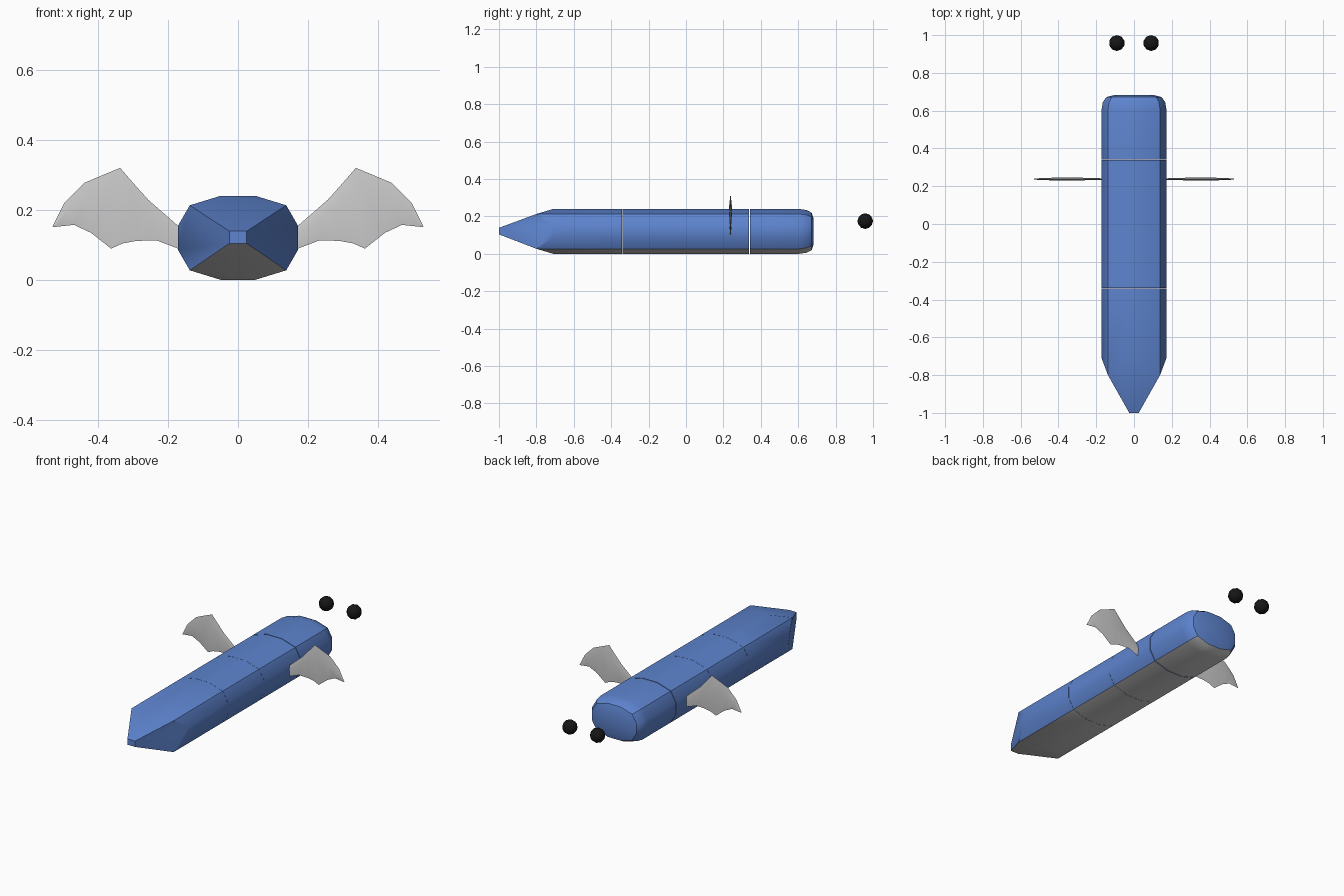
import bpy, math
import bmesh

if "Cube" in bpy.data.objects:
    bpy.data.objects.remove(bpy.data.objects["Cube"])


def material(name, color):
    m = bpy.data.materials.new(name)
    m.diffuse_color = color
    m.use_nodes = True
    m.node_tree.nodes["Principled BSDF"].inputs["Base Color"].default_value = m.diffuse_color
    return m


blue = material("blue", (0.11, 0.23, 0.62, 1))
black = material("black", (0.008, 0.008, 0.008, 1))

# Twelve-sided body section, starting top right and running clockwise
quarter = [(0.05, 0.12), (0.138, 0.093), (0.172, 0.034)]
right = quarter + [(x, -z) for x, z in reversed(quarter)]
SECTION = right + [(-x, -z) for x, z in right]
CENTRE_Z = 0.12
BELLY = {4, 5, 6}        # underside strips
CORNERS = {1, 4, 7, 10}  # ridges running into the nose


def make(name, verts, faces, mats=(), mat_ids=None):
    me = bpy.data.meshes.new(name)
    me.from_pydata(verts, [], faces)
    for m in mats:
        me.materials.append(m)
    if mat_ids:
        for p, i in zip(me.polygons, mat_ids):
            p.material_index = i
    bm = bmesh.new()
    bm.from_mesh(me)
    bmesh.ops.recalc_face_normals(bm, faces=bm.faces[:])
    bm.to_mesh(me)
    bm.free()
    me.shade_smooth()
    me.set_sharp_from_angle(angle=math.radians(35))
    ob = bpy.data.objects.new(name, me)
    bpy.context.collection.objects.link(ob)
    return ob


def segment(name, rings, nose=False):
    """Loft the body section through (y, x scale, z scale) rings."""
    verts, faces, ids = [], [], []
    n = 12
    for r, (y, sx, sz) in enumerate(rings):
        for i, (x, z) in enumerate(SECTION):
            yy = y - 0.09 if nose and r == 0 and i in CORNERS else y
            verts.append((x * sx, yy, CENTRE_Z + z * sz))
    for r in range(len(rings) - 1):
        for i in range(n):
            j = (i + 1) % n
            faces.append((r * n + i, r * n + j, (r + 1) * n + j, (r + 1) * n + i))
            ids.append(1 if i in BELLY and r < 3 else 0)
    last = (len(rings) - 1) * n
    faces.append(tuple(range(last, last + n)))
    ids.append(0)
    if nose:
        # four planes closing to a small square tip
        t = len(verts)
        verts += [(x, -1.0, z) for x, z in
                  ((0.025, 0.139), (0.025, 0.104), (-0.025, 0.104), (-0.025, 0.139))]
        faces += [(1, 2, 3, 4, t + 1, t), (4, 5, 6, 7, t + 2, t + 1),
                  (7, 8, 9, 10, t + 3, t + 2), (10, 11, 0, 1, t, t + 3),
                  (t, t + 1, t + 2, t + 3)]
        ids += [0, 1, 0, 0, 0]
    else:
        faces.append(tuple(range(n)))
        ids.append(0)
    return make(name, verts, faces, (blue, None), ids)


# Body: nose, two middle segments and rounded tail end
segment("nose_segment", [(-0.71, 1, 1), (-0.341, 1, 1)], nose=True)
segment("middle_segment_1", [(-0.34, 1, 1), (-0.001, 1, 1)])
segment("middle_segment_2", [(0, 1, 1), (0.338, 1, 1)])
segment("tail_segment", [(0.342, 1, 1), (0.605, 1, 1), (0.645, 0.96, 0.95),
                         (0.672, 0.85, 0.83), (0.683, 0.6, 0.56)])

# Wing: upper outline paired with scalloped lower outline
WING = [((0.15, 0.135), (0.15, 0.082)), ((0.171, 0.154), (0.171, 0.089)),
        ((0.257, 0.229), (0.234, 0.113)), ((0.3, 0.277), (0.291, 0.111)),
        ((0.337, 0.32), (0.33, 0.104)), ((0.388, 0.299), (0.363, 0.089)),
        ((0.44, 0.277), (0.42, 0.134)), ((0.497, 0.22), (0.469, 0.157)),
        ((0.531, 0.152), (0.525, 0.151))]
THICK = [0.003, 0.004, 0.006, 0.008, 0.009, 0.008, 0.007, 0.005, 0.003]
WING_Y = 0.238


def wing(name, side):
    verts, faces = [], []
    for (top, bot), t in zip(WING, THICK):
        mid = [a * 0.65 + b * 0.35 for a, b in zip(top, bot)]
        # closed loop: top edge, front middle, bottom edge, back middle
        for (x, z), y in ((top, 0), (mid, -t), (bot, 0), (mid, t)):
            verts.append((side * x, WING_Y + y, z))
    for c in range(len(WING) - 1):
        for i in range(4):
            j = (i + 1) % 4
            faces.append((c * 4 + i, c * 4 + j, c * 4 + 4 + j, c * 4 + 4 + i))
    e = len(verts) - 4
    faces += [(0, 1, 2, 3), (e, e + 1, e + 2, e + 3)]
    make(name, verts, faces)


# Mirrored wings and floating eyes
for side, label in ((1, "right"), (-1, "left")):
    wing(label + "_wing", side)
    bpy.ops.mesh.primitive_ico_sphere_add(subdivisions=2, radius=0.042,
                                          location=(side * 0.091, 0.958, 0.175))
    eye = bpy.context.object
    eye.name = label + "_eye"
    eye.data.materials.append(black)
    eye.data.shade_smooth()
